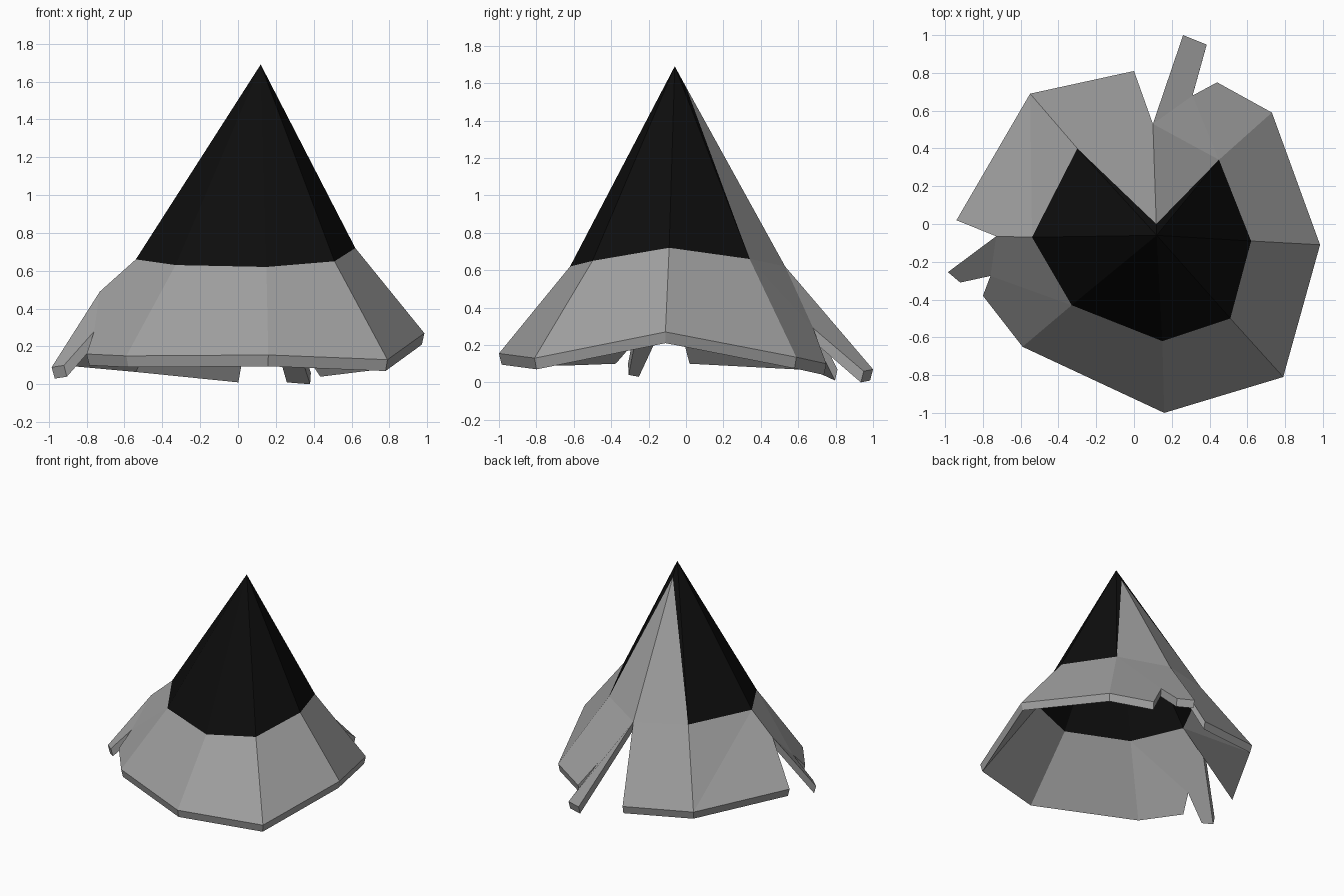
import bpy
import bmesh
from mathutils import Vector

if "Cube" in bpy.data.objects:
    bpy.data.objects.remove(bpy.data.objects["Cube"], do_unlink=True)


def flat_material(name, value):
    mat = bpy.data.materials.new(name)
    mat.use_nodes = True
    colour = (value, value, value, 1)
    mat.diffuse_color = colour
    shader = mat.node_tree.nodes["Principled BSDF"]
    shader.inputs["Base Color"].default_value = colour
    shader.inputs["Roughness"].default_value = 0.9
    return mat


GREY, BLACK = 0, 1
WALL = 0.06
apex = Vector((0.12, -0.06, 1.69))

points = {
    "apex": apex,
    "seam_top": (0.118, 0.0, 1.58),
    # Ring where the steep crown meets the flared skirt
    "mid_right": (-0.54, -0.07, 0.66),
    "mid_front_right": (-0.33, -0.43, 0.63),
    "mid_front": (0.15, -0.62, 0.62),
    "mid_front_left": (0.51, -0.5, 0.65),
    "mid_left": (0.62, -0.09, 0.72),
    "mid_back_left": (0.45, 0.34, 0.66),
    "mid_back_right": (-0.3, 0.4, 0.655),
    # Lower hem
    "hem_right": (-0.94, 0.02, 0.16),
    "hem_front_right": (-0.59, -0.65, 0.15),
    "hem_front": (0.16, -1.0, 0.155),
    "hem_front_left": (0.79, -0.81, 0.13),
    "hem_left": (0.985, -0.11, 0.27),
    "hem_back_left": (0.73, 0.59, 0.135),
    "hem_back": (0.0, 0.81, 0.07),
    "hem_back_right": (-0.55, 0.69, 0.125),
    # Torn strip on the right side
    "right_split": (-0.73, -0.065, 0.49),
    "right_tip_a": (-0.985, -0.255, 0.09),
    "right_tip_b": (-0.92, -0.31, 0.1),
    "right_notch": (-0.76, -0.275, 0.28),
    "right_corner": (-0.8, -0.38, 0.16),
    # Torn strip at the back
    "back_split": (0.1, 0.53, 0.62),
    "back_tip_a": (0.26, 1.0, 0.07),
    "back_tip_b": (0.385, 0.95, 0.06),
    "back_notch": (0.31, 0.68, 0.29),
    "back_corner": (0.44, 0.75, 0.1),
}

bm = bmesh.new()
verts = {name: bm.verts.new(co) for name, co in points.items()}


def panel(names, colour=GREY):
    face = bm.faces.new([verts[n] for n in names.split()])
    face.material_index = colour


# Black crown, running round the front from one back ridge to the other
crown = ["back_right", "right", "front_right", "front", "front_left", "left", "back_left"]
for a, b in zip(crown, crown[1:]):
    panel(f"apex mid_{a} mid_{b}", BLACK)
panel("apex mid_back_left seam_top", BLACK)
panel("apex seam_top mid_back_right", BLACK)

# Grey back seam
panel("seam_top mid_back_left back_split")
panel("seam_top back_split mid_back_right")

# Plain skirt panels
skirt = crown[2:]
for a, b in zip(skirt, skirt[1:]):
    panel(f"mid_{a} hem_{a} hem_{b} mid_{b}")
panel("mid_back_right back_split hem_back hem_back_right")
panel("mid_right mid_back_right hem_back_right")
panel("mid_right hem_back_right hem_right right_split")

# Torn skirt panels
panel("mid_right right_split right_notch mid_front_right")
panel("right_split right_tip_a right_tip_b right_notch")
panel("mid_front_right right_notch right_corner hem_front_right")
panel("back_split mid_back_left back_notch")
panel("back_split back_notch back_tip_b back_tip_a")
panel("mid_back_left hem_back_left back_corner back_notch")

# Wall thickness: an inner copy dropped below the outer shell
bmesh.ops.recalc_face_normals(bm, faces=bm.faces[:])
result = bmesh.ops.extrude_face_region(bm, geom=bm.faces[:], use_keep_orig=True)
for item in result["geom"]:
    if isinstance(item, bmesh.types.BMVert):
        item.co.x = apex.x + (item.co.x - apex.x) * 0.985
        item.co.y = apex.y + (item.co.y - apex.y) * 0.985
        item.co.z -= WALL

# The hem rim is always grey
for face in bm.faces:
    if face.calc_center_median().z < 0.55:
        face.material_index = GREY
bmesh.ops.recalc_face_normals(bm, faces=bm.faces[:])

mesh = bpy.data.meshes.new("tent_shell")
bm.to_mesh(mesh)
bm.free()
mesh.materials.append(flat_material("cloth_grey", 0.35))
mesh.materials.append(flat_material("crown_black", 0.004))
shell = bpy.data.objects.new("tent_shell", mesh)
bpy.context.collection.objects.link(shell)
